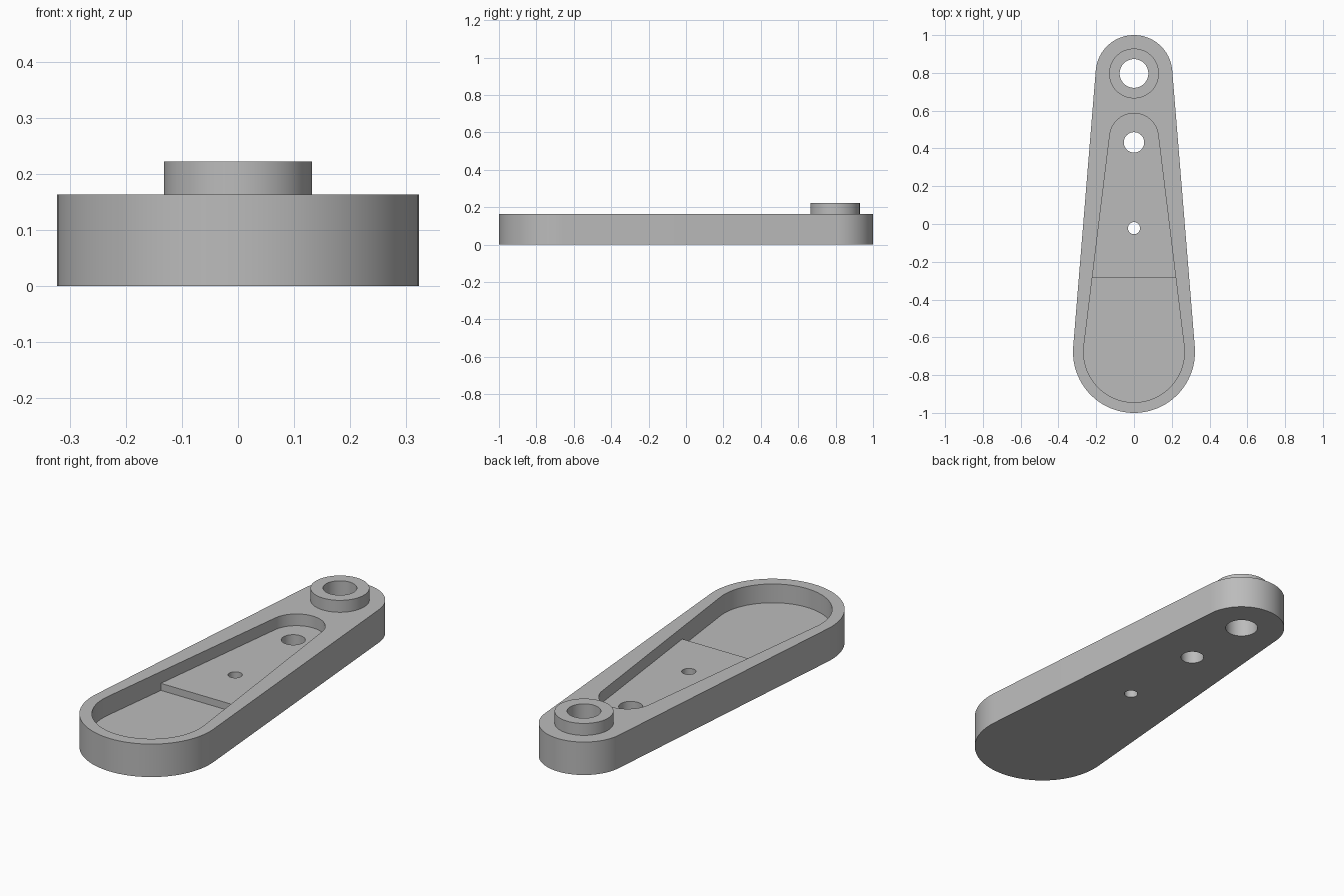
import bpy, bmesh, math

start_cube = bpy.data.objects.get("Cube")
if start_cube:
    bpy.data.objects.remove(start_cube, do_unlink=True)

# Main dimensions
PLATE_TOP, BOSS_TOP = 0.163, 0.222
SHELF_Z, FLOOR_Z, STEP_Y = 0.105, 0.07, -0.287
WIDE_Y, BOSS_Y = -0.677, 0.797

grey = bpy.data.materials.new("plain grey")
grey.use_nodes = True
colour = (0.5, 0.5, 0.5, 1)
grey.diffuse_color = colour
grey.node_tree.nodes["Principled BSDF"].inputs["Base Color"].default_value = colour


def arc(y, r, start, end, steps):
    """Points on an arc centred on (0, y)."""
    angles = [start + (end - start) * i / steps for i in range(steps + 1)]
    return [(r * math.cos(a), y + r * math.sin(a)) for a in angles]


def taper(y1, r1, y2, r2, steps=48):
    """Outline of two circles joined by their common tangents."""
    t = math.asin((r1 - r2) / (y2 - y1))
    return (arc(y2, r2, t, math.pi - t, steps)
            + arc(y1, r1, math.pi - t, 2 * math.pi + t, steps))


def circle(y, r, steps=72):
    return arc(y, r, 0, 2 * math.pi, steps)[:-1]


def prism(name, outline, z0, z1):
    """Extrude a flat outline from z0 to z1."""
    bm = bmesh.new()
    base = bm.faces.new([bm.verts.new((x, y, z0)) for x, y in outline])
    top = bmesh.ops.extrude_face_region(bm, geom=[base])["geom"]
    moved = [v for v in top if isinstance(v, bmesh.types.BMVert)]
    bmesh.ops.translate(bm, verts=moved, vec=(0, 0, z1 - z0))
    bmesh.ops.recalc_face_normals(bm, faces=bm.faces)
    mesh = bpy.data.meshes.new(name)
    bm.to_mesh(mesh)
    bm.free()
    mesh.materials.append(grey)
    obj = bpy.data.objects.new(name, mesh)
    bpy.context.collection.objects.link(obj)
    return obj


def combine(target, other, operation):
    """Apply a boolean to the target and discard the helper."""
    mod = target.modifiers.new("boolean", "BOOLEAN")
    mod.operation, mod.object, mod.solver = operation, other, "EXACT"
    graph = bpy.context.evaluated_depsgraph_get()
    mesh = bpy.data.meshes.new_from_object(target.evaluated_get(graph))
    target.modifiers.clear()
    target.data = mesh
    bpy.data.objects.remove(other, do_unlink=True)


# Tapered arm with a raised boss at the narrow end
arm = prism("tapered_arm", taper(WIDE_Y, 0.323, BOSS_Y, 0.203), 0, PLATE_TOP)
boss = prism("boss", circle(BOSS_Y, 0.132), PLATE_TOP - 0.05, BOSS_TOP)
combine(arm, boss, "UNION")

# Recessed pocket, deeper at the wide end
pocket = prism("pocket_cutter", taper(WIDE_Y, 0.267, 0.457, 0.129), FLOOR_Z, 0.3)
shelf = prism("shelf_block", [(-1, STEP_Y), (1, STEP_Y), (1, 1), (-1, 1)], 0, SHELF_Z)
combine(pocket, shelf, "DIFFERENCE")
combine(arm, pocket, "DIFFERENCE")

# Through holes: boss bore, mounting hole, small pin hole
for y, r in ((BOSS_Y, 0.076), (0.432, 0.054), (-0.022, 0.032)):
    combine(arm, prism("hole_cutter", circle(y, r), -0.1, 0.4), "DIFFERENCE")

# Smooth curved walls, crisp edges
arm.data.name = "tapered_arm"
arm.data.shade_smooth()
arm.data.set_sharp_from_angle(angle=math.radians(30))
